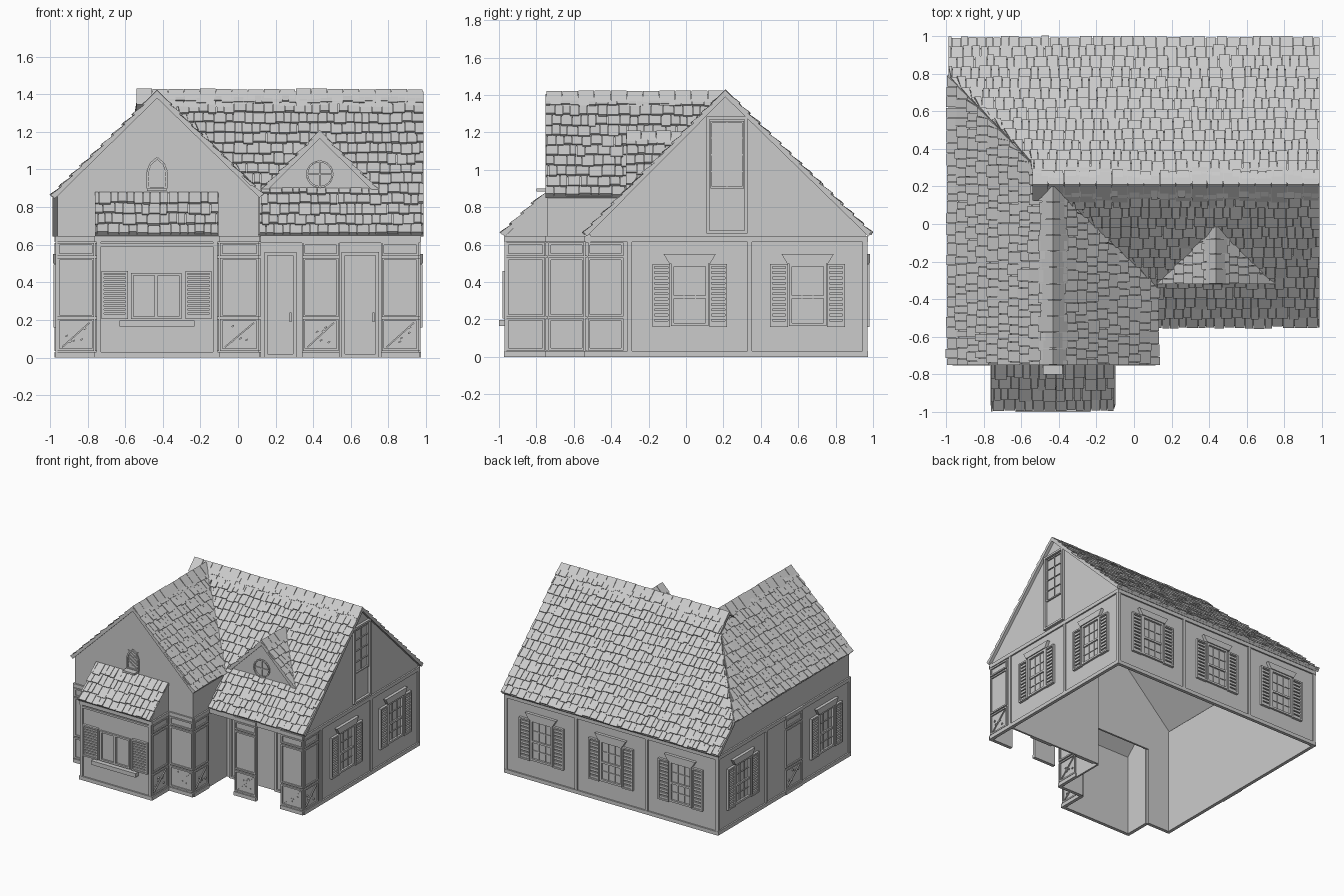
import bpy, bmesh, math, random
from mathutils import Vector, Matrix

random.seed(4)
if "Cube" in bpy.data.objects:
    bpy.data.objects.remove(bpy.data.objects["Cube"], do_unlink=True)

GREY = (0.6, 0.6, 0.6, 1)
mat = bpy.data.materials.new("plain grey")
mat.use_nodes = True
mat.diffuse_color = GREY
mat.node_tree.nodes["Principled BSDF"].inputs["Base Color"].default_value = GREY

parts = {}
FRONT, RIGHT, BACK, LEFT = 0, 90, 180, -90


def prism(part, near, far):
    """Solid between two matching outlines."""
    bm = parts.setdefault(part, bmesh.new())
    a = [bm.verts.new(p) for p in near]
    b = [bm.verts.new(p) for p in far]
    bm.faces.new(a)
    bm.faces.new(b[::-1])
    for i in range(len(a)):
        j = (i + 1) % len(a)
        bm.faces.new((a[j], a[i], b[i], b[j]))


def poly(part, side, pts, d0, d1):
    """Outline of (along, z) points on a side, d = distance outward."""
    m = Matrix.Rotation(math.radians(side), 3, 'Z')
    prism(part, [m @ Vector((u, -d1, z)) for u, z in pts],
          [m @ Vector((u, -d0, z)) for u, z in pts])


def box(part, side, u0, u1, d0, d1, z0, z1):
    poly(part, side, [(u0, z0), (u1, z0), (u1, z1), (u0, z1)], d0, d1)


def bar(part, side, p, q, width, d0, d1):
    p, q = Vector(p), Vector(q)
    n = (q - p).orthogonal().normalized() * width / 2
    poly(part, side, [p - n, q - n, q + n, p + n], d0, d1)


def frame(part, side, u0, u1, z0, z1, w, d0, d1):
    for u in (u0, u1 - w):
        box(part, side, u, u + w, d0, d1, z0, z1)
    for z in (z0, z1 - w):
        box(part, side, u0 + w, u1 - w, d0, d1, z, z + w)


def wall(part, side, pts, d):
    poly(part, side, pts, d - 0.015, d)


def trim(side, u0, u1, d, posts=()):
    box("base_board", side, u0, u1, d, d + .012, 0, .03)
    box("top_beam", side, u0, u1, d, d + .012, .615, .645)
    for u in posts:
        box("wall_post", side, u - .012, u + .012, d, d + .01, .03, .615)


def panel(side, u0, u1, d):
    """Narrow timber panel with a braced lower field."""
    trim(side, u0, u1, d)
    for z0, z1 in ((.035, .205), (.215, .53), (.54, .61)):
        frame("panel_frame", side, u0 + .005, u1 - .005, z0, z1, .012, d, d + .01)
    bar("panel_brace", side, (u0 + .03, .055), (u1 - .03, .185), .008, d, d + .008)
    for i in range(5):
        u, z = random.uniform(u0 + .04, u1 - .05), random.uniform(.07, .17)
        bar("panel_peg", side, (u, z), (u + .012, z + .008), .008, d, d + .008)


def shutter(side, u0, u1, z0, z1, d):
    frame("shutter_frame", side, u0, u1, z0, z1, .012, d, d + .02)
    n = 11
    step = (z1 - z0 - .024) / n
    for i in range(n):
        z = z0 + .012 + i * step
        box("shutter_slat", side, u0 + .012, u1 - .012, d, d + .013, z, z + step * .65)


def window(side, c, d):
    """Shuttered sash window with a flared hood."""
    frame("window_frame", side, c - .1, c + .1, .165, .5, .016, d, d + .016)
    box("window_bar", side, c - .085, c + .085, d, d + .012, .312, .328)
    for u in (c - .03, c + .03):
        box("window_bar", side, u - .003, u + .003, d, d + .006, .18, .485)
    for z in (.245, .405):
        box("window_bar", side, c - .085, c + .085, d, d + .006, z - .003, z + .003)
    poly("window_hood", side, [(c - .11, .5), (c + .11, .5), (c + .14, .55), (c - .14, .55)], d, d + .024)
    for s in (-1, 1):
        a, b = sorted((c + s * .105, c + s * .2))
        shutter(side, a, b, .16, .495, d)


def lerp(table, z):
    for (z0, a), (z1, b) in zip(table, table[1:]):
        if z <= z1:
            return a + (b - a) * max(0, (z - z0) / (z1 - z0))
    return table[-1][1]


def roof(part, axis, eave, ridge, left, right):
    """Sloped slab with tiles; left/right give the side limits by height."""
    (eh, ez), (rh, rz) = eave, ridge
    dh, dz = rh - eh, rz - ez
    run = math.hypot(dh, dz)
    s = 1 if dh > 0 else -1
    nh, nz = -dz * s / run, dh * s / run

    def pt(u, z, w):
        h = eh + dh * (z - ez) / dz + nh * w
        return Vector((u, h, z + nz * w) if axis == 'x' else (h, u, z + nz * w))

    edge = [(u, z) for z, u in left] + [(u, z) for z, u in reversed(right)]
    prism(part + "_slab", [pt(u, z, 0) for u, z in edge], [pt(u, z, -.015) for u, z in edge])
    rows = max(3, round(run / .076))
    step = dz / rows
    for r in range(rows):
        z0 = ez + r * step
        u = min(p[1] for p in left) - random.random() * .05
        end = max(p[1] for p in right)
        while u < end:
            w = random.uniform(.035, .07)
            zl = z0 - (random.uniform(0, .013) if r else random.uniform(-.004, .004))
            zu = min(z0 + step, rz)
            quad = []
            for z in (zl, zu):
                lo, hi = lerp(left, z), lerp(right, z)
                quad.append([min(max(v, lo), hi) for v in (u, u + w - .003)])
            if max(b - a for a, b in quad) > .006:
                t = random.uniform(.013, .02)
                (a, b), (c, e) = quad
                prism(part + "_tiles", [pt(a, zl, t), pt(b, zl, t), pt(e, zu, .006), pt(c, zu, .006)],
                      [pt(a, zl, 0), pt(b, zl, 0), pt(e, zu, 0), pt(c, zu, 0)])
            u += w


def ridge_cap(part, side, c, z, d0, d1, half):
    n = round((d1 - d0) / .085)
    for i in range(n):
        a, b = d0 + (d1 - d0) * i / n, d0 + (d1 - d0) * (i + 1) / n
        h, t = half + random.uniform(-.012, .012), random.uniform(0, .006)
        poly(part, side, [(c - h, z - h + t), (c, z - .02), (c + h, z - h + t), (c, z + t)], a, b - .003)


# Walls, open underneath
wall("back_wall", BACK, [(-.96, 0), (.96, 0), (.96, .66), (-.96, .66)], .96)
wall("right_wall", RIGHT, [(-.53, 0), (.96, 0), (.96, .66), (.21, 1.4), (-.53, .65)], .96)
wall("left_wall", LEFT, [(-.96, 0), (.74, 0), (.74, .86), (-.77, .86), (-.96, .66)], .96)
wall("wing_front_wall", FRONT, [(-.96, 0), (-.75, 0), (-.75, .64), (-.11, .64), (-.11, 0), (.11, 0),
                                (.11, .86), (-.43, 1.395), (-.96, .86)], .74)
wall("wing_right_wall", RIGHT, [(-.74, 0), (-.3, 0), (-.3, .86), (-.74, .86)], .11)
wall("porch_back_wall", FRONT, [(.11, 0), (.96, 0), (.96, .86), (.11, .86)], .3)
wall("bay_front_wall", FRONT, [(-.75, 0), (-.11, 0), (-.11, .66), (-.75, .66)], .96)
wall("bay_right_wall", RIGHT, [(-.96, 0), (-.74, 0), (-.74, .87), (-.96, .65)], -.11)
wall("bay_left_wall", LEFT, [(.74, 0), (.96, 0), (.96, .65), (.74, .87)], .75)
for u in (.34, .76):
    box("porch_panel", FRONT, u, u + .2, .515, .53, 0, .645)
box("porch_beam", FRONT, .11, .97, .51, .535, .61, .655)
wall("dormer_front", FRONT, [(.13, .87), (.74, .87), (.435, 1.185)], .31)

# Timber trim
trim(BACK, -.97, .97, .96, (-.955, -.32, .32, .955))
trim(RIGHT, -.33, .97, .96, (-.3, .34, .955))
trim(LEFT, -.97, .75, .96, (-.955, -.34, .735))
trim(FRONT, -.76, -.1, .96, (-.74, -.12))
box("bay_rail", FRONT, -.75, -.11, .96, .97, .59, .605)
for side, u0, u1, d in ((FRONT, -.965, -.76, .74), (FRONT, -.1, .115, .74), (FRONT, .34, .54, .53),
                        (FRONT, .76, .965, .53), (RIGHT, -.53, -.33, .96), (RIGHT, -.74, -.54, .11),
                        (RIGHT, -.965, -.75, -.11), (LEFT, .75, .965, .75), (LEFT, -.1, .12, .965)):
    panel(side, u0, u1, d)

# Shuttered windows
for side, centres in ((BACK, (-.63, 0, .63)), (RIGHT, (.02, .65)), (LEFT, (-.65, .43))):
    for c in centres:
        window(side, c, .96)

# Bay window
frame("bay_window_frame", FRONT, -.57, -.3, .205, .45, .014, .96, .975)
box("bay_window_mullion", FRONT, -.445, -.425, .96, .975, .21, .45)
box("bay_window_sill", FRONT, -.63, -.23, .96, 1.0, .165, .198)
for u in (-.725, -.28):
    shutter(FRONT, u, u + .14, .205, .46, .96)

# Pointed gable window with lattice
arch = [(-.48, .9), (-.38, .9), (-.38, .99), (-.395, 1.03), (-.43, 1.06), (-.465, 1.03), (-.48, .99)]
for p, q in zip(arch, arch[1:] + arch[:1]):
    bar("arched_window_frame", FRONT, p, q, .012, .74, .752)
for i in range(4):
    z = .905 + i * .028
    bar("arched_window_lattice", FRONT, (-.475, z), (-.385, z + .06), .004, .74, .747)
    bar("arched_window_lattice", FRONT, (-.385, z), (-.475, z + .06), .004, .74, .747)
box("arched_window_sill", FRONT, -.485, -.38, .74, .8, .885, .9)

# Round dormer window
ring = [(.435 + .068 * math.cos(k * math.pi / 10), .975 + .068 * math.sin(k * math.pi / 10)) for k in range(20)]
for p, q in zip(ring, ring[1:] + ring[:1]):
    bar("round_window_frame", FRONT, p, q, .01, .31, .322)
bar("round_window_bar", FRONT, (.37, .975), (.5, .975), .008, .31, .318)
bar("round_window_bar", FRONT, (.435, .91), (.435, 1.04), .008, .31, .318)

# Tall gable window
frame("tall_window_frame", RIGHT, .11, .33, .66, 1.285, .016, .96, .98)
frame("tall_window_sash", RIGHT, .13, .31, .9, 1.26, .01, .96, .972)
box("tall_window_bar", RIGHT, .217, .223, .96, .968, .91, 1.25)
for z in (.99, 1.08, 1.17):
    box("tall_window_bar", RIGHT, .14, .3, .96, .968, z - .003, z + .003)

# Porch doors
for u0, u1 in ((.14, .31), (.55, .75)):
    frame("door_frame", FRONT, u0, u1, 0, .56, .018, .3, .315)
    box("door_handle", FRONT, u1 - .035, u1 - .025, .3, .33, .19, .24)
    for k in (1, 2):
        u = u0 + (u1 - u0) * k / 3
        box("door_batten", FRONT, u - .004, u + .004, .3, .307, .02, .54)

# Roofs
E, W = .985, -.985
roof("main_back_roof", 'x', (.985, .655), (.21, 1.41),
     [(.655, W), (.855, W), (1.3, -.54), (1.41, -.54)], [(.655, E), (1.41, E)])
roof("main_front_roof", 'x', (-.54, .655), (.21, 1.41),
     [(.655, .115), (.88, .115), (1.3, -.32), (1.41, -.54)], [(.655, E), (1.41, E)])
roof("wing_left_roof", 'y', (W, .855), (-.43, 1.4), [(.855, -.75), (1.4, -.75)], [(.855, .79), (1.4, .21)])
roof("wing_right_roof", 'y', (.125, .86), (-.43, 1.4), [(.86, -.75), (1.4, -.75)], [(.86, -.32), (1.4, .21)])
roof("bay_roof", 'x', (-.98, .655), (-.745, .875), [(.655, -.76), (.875, -.76)], [(.655, -.105), (.875, -.105)])
for name, h in (("dormer_left_roof", .12), ("dormer_right_roof", .75)):
    roof(name, 'y', (h, .875), (.435, 1.185), [(.875, -.32), (1.185, -.32)], [(.875, -.31), (1.185, 0)])
ridge_cap("main_ridge_cap", RIGHT, .21, 1.425, -.54, .985, .085)
ridge_cap("wing_ridge_cap", FRONT, -.43, 1.418, -.2, .75, .07)
ridge_cap("dormer_ridge_cap", FRONT, .435, 1.205, 0, .32, .06)

# Turn every part into an object
for name, bm in parts.items():
    bmesh.ops.recalc_face_normals(bm, faces=bm.faces)
    mesh = bpy.data.meshes.new(name)
    bm.to_mesh(mesh)
    bm.free()
    mesh.materials.append(mat)
    bpy.context.collection.objects.link(bpy.data.objects.new(name, mesh))
